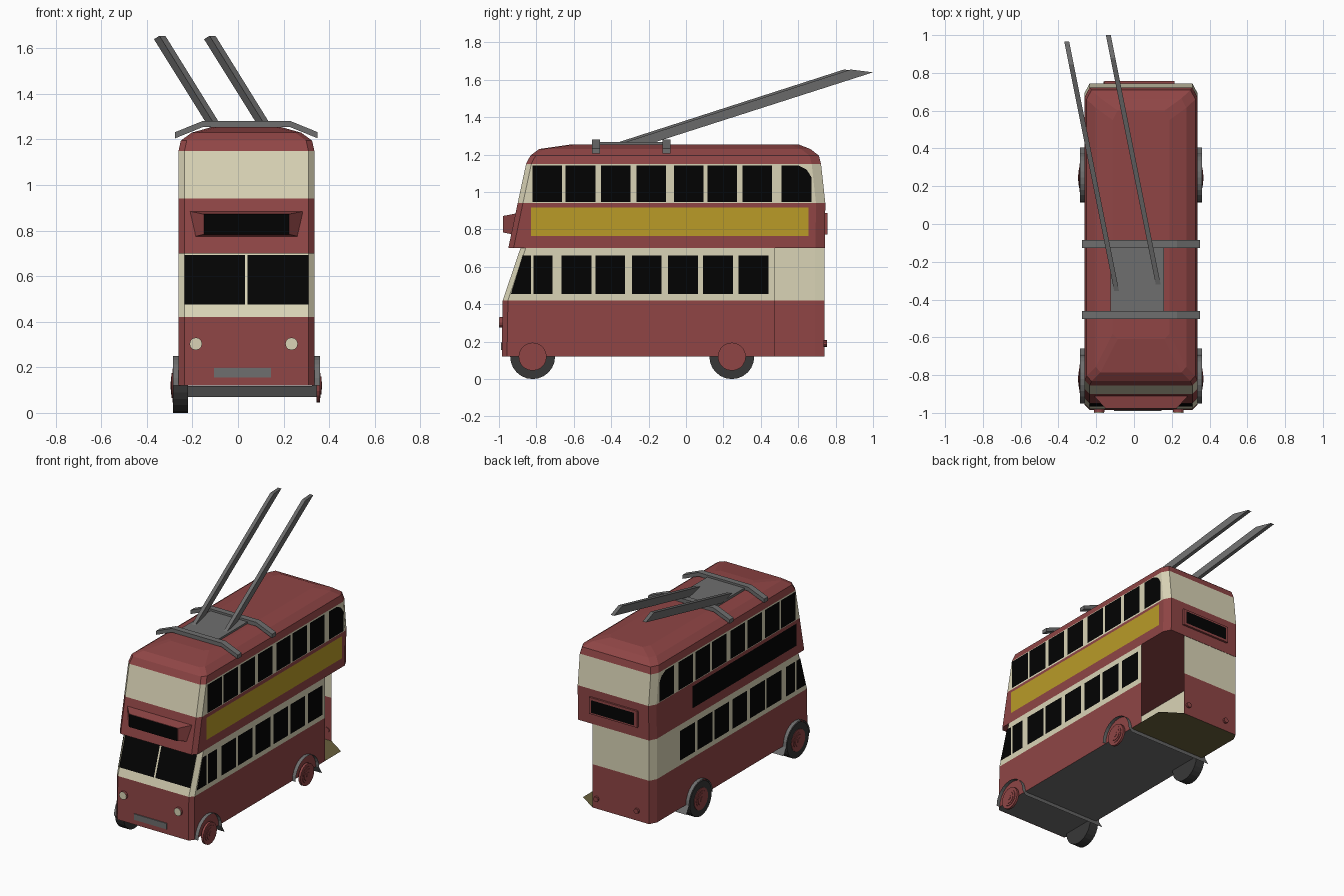
import bpy, bmesh, math
from mathutils import Matrix

if "Cube" in bpy.data.objects:
    bpy.data.objects.remove(bpy.data.objects["Cube"], do_unlink=True)


def make_material(name, red, green, blue):
    """Flat material from display colour values."""
    mat = bpy.data.materials.new(name)
    colour = [(c / 255) ** 2.2 for c in (red, green, blue)] + [1]
    mat.use_nodes = True
    mat.diffuse_color = colour
    shader = next(n for n in mat.node_tree.nodes if n.type == 'BSDF_PRINCIPLED')
    shader.inputs["Base Color"].default_value = colour
    shader.inputs["Roughness"].default_value = 0.9
    return mat


RED = make_material("maroon paint", 142, 71, 71)
CREAM = make_material("cream paint", 217, 211, 181)
BLACK = make_material("dark glass", 10, 10, 10)
YELLOW = make_material("mustard panel", 184, 154, 44)
GREY = make_material("grey metal", 110, 110, 110)
TYRE = make_material("tyre rubber", 58, 58, 58)
OLIVE = make_material("platform floor", 104, 95, 62)

CX, HALF = 0.037, 0.298      # body centre line and half width
GAP = 0.004                  # how far flat plates stand off the body


def finish(name, bm, *mats):
    bmesh.ops.recalc_face_normals(bm, faces=bm.faces)
    mesh = bpy.data.meshes.new(name)
    bm.to_mesh(mesh)
    bm.free()
    obj = bpy.data.objects.new(name, mesh)
    for m in mats:
        mesh.materials.append(m)
    bpy.context.collection.objects.link(obj)
    return obj


def loft(name, rings, mats, indices=None, closed=True, caps=True):
    """Skin a list of point rings; indices gives the material of each band."""
    bm = bmesh.new()
    loops = [[bm.verts.new(p) for p in ring] for ring in rings]
    n = len(loops[0])
    for k, (low, high) in enumerate(zip(loops, loops[1:])):
        for i in range(n if closed else n - 1):
            j = (i + 1) % n
            face = bm.faces.new((low[i], low[j], high[j], high[i]))
            face.material_index = indices[k] if indices else 0
    if caps:
        bm.faces.new(loops[0])
        bm.faces.new(loops[-1]).material_index = indices[-1] if indices else 0
    return finish(name, bm, *mats)


def plates(name, polygons, mat):
    bm = bmesh.new()
    for poly in polygons:
        bm.faces.new([bm.verts.new(p) for p in poly])
    return finish(name, bm, mat)


def block(name, x0, x1, y0, y1, z0, z1, mat):
    rings = [[(x0, y0, z), (x1, y0, z), (x1, y1, z), (x0, y1, z)] for z in (z0, z1)]
    return loft(name, rings, [mat])


def disc(name, x, y, z, radius, depth, axis, mat, sides=20):
    """Cylinder along x or y centred on the given point."""
    bm = bmesh.new()
    turn = Matrix.Rotation(math.pi / 2, 4, 'Y' if axis == 'X' else 'X')
    bmesh.ops.create_cone(bm, cap_ends=True, segments=sides, radius1=radius, radius2=radius,
                          depth=depth, matrix=Matrix.Translation((x, y, z)) @ turn)
    return finish(name, bm, mat)


def outline(z, front, rear, half=HALF, dx=0.026, cut_front=0.028, cut_rear=0.05):
    """Rectangle with chamfered corners, from the rear left round the front."""
    right = [(half, rear - cut_rear), (half, front + cut_front), (half - dx, front)]
    left = [(-x, y) for x, y in reversed(right)]
    return [(CX + x, y, z) for x, y in right + left + [(-half + dx, rear), (half - dx, rear)]]


# Lower deck walls, open at the rear left platform
def lower_ring(z, front):
    ring = outline(z, front, 0.74)
    ring[0] = (CX + HALF, 0.477, z)
    ring[-1] = (0.2, 0.74, z)
    return ring


loft("lower_deck", [lower_ring(0.12, -0.985), lower_ring(0.42, -0.98), lower_ring(0.7, -0.885)],
     [RED, CREAM], [0, 1], closed=False, caps=False)

# Floor: dark metal ahead, platform behind
LEFT, RIGHT = CX + HALF, CX - HALF
plates("chassis_floor", [[(LEFT, 0.37, 0.121), (LEFT, -0.957, 0.121), (LEFT - 0.026, -0.984, 0.121),
                          (RIGHT + 0.026, -0.984, 0.121), (RIGHT, -0.957, 0.121),
                          (RIGHT, 0.37, 0.121)]], GREY)
plates("platform_floor", [[(LEFT, 0.37, 0.121), (RIGHT, 0.37, 0.121), (RIGHT, 0.69, 0.121),
                           (RIGHT + 0.026, 0.74, 0.121), (0.2, 0.74, 0.121),
                           (LEFT, 0.65, 0.121)]], OLIVE)

# Upper deck and domed roof
loft("upper_deck", [outline(0.7, -0.95, 0.742), outline(0.94, -0.9, 0.745),
                    outline(1.15, -0.855, 0.722), outline(1.195, -0.832, 0.71, 0.288),
                    outline(1.23, -0.785, 0.665, 0.24), outline(1.255, -0.61, 0.6, 0.15)],
     [RED, CREAM], [0, 1, 0, 0, 0])


# Side windows, the same on both sides
def rect(y0, y1, z0, z1):
    return [(y0, z0), (y1, z0), (y1, z1), (y0, z1)]


upper = [rect(y, y + 0.158, 0.947, 1.143)
         for y in (-0.82, -0.643, -0.455, -0.265, -0.065, 0.115, 0.303)]
upper.append([(0.51, 0.947), (0.67, 0.947), (0.67, 1.08), (0.645, 1.12), (0.6, 1.143), (0.51, 1.143)])
lower = [rect(y, y + 0.16, 0.455, 0.66) for y in (-0.665, -0.485, -0.29, -0.095, 0.09, 0.282)]
lower.append(rect(-0.815, -0.715, 0.455, 0.66))
lower.append([(-0.936, 0.455), (-0.83, 0.455), (-0.83, 0.66), (-0.873, 0.66)])


def on_side(side, polys):
    x = CX + side * (HALF + GAP)
    return [[(x, y, z) for y, z in poly] for poly in polys]


for side, word in ((1, "left"), (-1, "right")):
    plates(word + "_upper_windows", on_side(side, upper), BLACK)
    plates(word + "_lower_windows", on_side(side, lower), BLACK)
plates("left_side_panel", on_side(1, [rect(-0.83, 0.655, 0.765, 0.918)]), YELLOW)
plates("right_side_panel", on_side(-1, [rect(-0.83, 0.31, 0.765, 0.918)]), BLACK)


# Split windscreen on the sloping front
def screen_point(x, z):
    return (x, -0.98 + (z - 0.42) * 0.34 - GAP, z)


plates("windscreen", [[screen_point(a, 0.475), screen_point(b, 0.475), screen_point(b, 0.692),
                       screen_point(a, 0.692)] for a, b in ((-0.235, 0.03), (0.042, 0.31))], BLACK)

# Front destination box with tapered hood
hood = [[(CX - w1, -0.9, 0.887), (CX + w1, -0.9, 0.887), (CX + w2, y, 0.772), (CX - w2, y, 0.772)]
        for w1, w2, y in ((0.258, 0.235, -0.92),)][0]
face = [(CX - 0.187, -0.978, 0.872), (CX + 0.187, -0.978, 0.872),
        (CX + 0.187, -0.978, 0.784), (CX - 0.187, -0.978, 0.784)]
loft("front_destination_box", [hood, face], [RED])
plates("front_destination_glass", [[(x, -0.978 - GAP, z) for x, y, z in face]], BLACK)

# Rear destination box
block("rear_destination_box", -0.155, 0.215, 0.72, 0.757, 0.772, 0.887, RED)
plates("rear_destination_glass", [[(x, 0.757 + GAP, z) for x, z in rect(-0.135, 0.195, 0.785, 0.872)]],
       BLACK)

# Lamps and number plate
for x, word in ((0.235, "left"), (-0.185, "right")):
    disc(word + "_headlight", x, -0.985, 0.303, 0.028, 0.022, 'Y', RED, 12)
    disc(word + "_headlight_lens", x, -0.997, 0.303, 0.027, 0.005, 'Y', CREAM, 12)
for x, word in ((0.165, "left"), (-0.145, "right")):
    disc(word + "_tail_lamp", x, 0.745, 0.19, 0.018, 0.02, 'Y', RED, 10)
block("number_plate", -0.105, 0.145, -0.99, -0.982, 0.155, 0.196, GREY)

# Wheels, wheel arches and mudflaps
for y, end in ((-0.82, "front"), (0.245, "rear")):
    disc(end + "_right_tyre", -0.252, y, 0.12, 0.12, 0.065, 'X', TYRE, 24)
    for side, word in ((1, "left"), (-1, "right")):
        x = 0.352 if side > 0 else -0.28
        for k, (radius, mat) in enumerate(((0.075, RED), (0.055, RED), (0.04, RED), (0.018, RED))):
            disc(f"{end}_{word}_hub_{k}", x + side * k * 0.003, y, 0.12, radius, 0.016, 'X', mat)
        path = [(y - 0.13 * math.cos(a), 0.12 + 0.13 * math.sin(a))
                for a in (math.pi * i / 12 for i in range(13))] + [(y + 0.16, 0.07)]
        inner, outer = CX + side * (HALF - 0.01), CX + side * (HALF + 0.025)
        loft(f"{end}_{word}_wheel_arch", [[(e, p, q) for p, q in path] for e in (inner, outer)],
             [GREY], closed=False, caps=False)
    plates(end + "_mudflap", [[(-0.28, y + 0.13, 0.118), (0.348, y + 0.13, 0.118),
                               (0.348, y + 0.16, 0.07), (-0.28, y + 0.16, 0.07)]], GREY)

# Roof straps and pole base
strap = [(-0.313, 1.205), (-0.19, 1.255), (0.19, 1.255), (0.313, 1.205)]
section = strap + [(x, z + 0.027) for x, z in reversed(strap)]
for y, word in ((-0.482, "front"), (-0.105, "rear")):
    loft(word + "_roof_strap", [[(CX + x, y + d, z) for x, z in section] for d in (-0.021, 0.021)], [GREY])
block("pole_base", -0.125, 0.16, -0.47, -0.1, 1.245, 1.268, GREY)

# Trolley poles, swung back to the right
for x, y, word in ((0.13, -0.33, "left"), (-0.09, -0.365, "right")):
    ends = []
    for near, far, z0, z1 in ((0, 0.16, 1.265, 1.265), (1.21, 1.33, 1.655, 1.64)):
        ends.append([(x - 0.2 * t + w, y + t, z)
                     for t, z, w in ((near, z0, -0.013), (near, z0, 0.013),
                                     (far, z1, 0.013), (far, z1, -0.013))])
    loft(word + "_trolley_pole", ends, [GREY])
